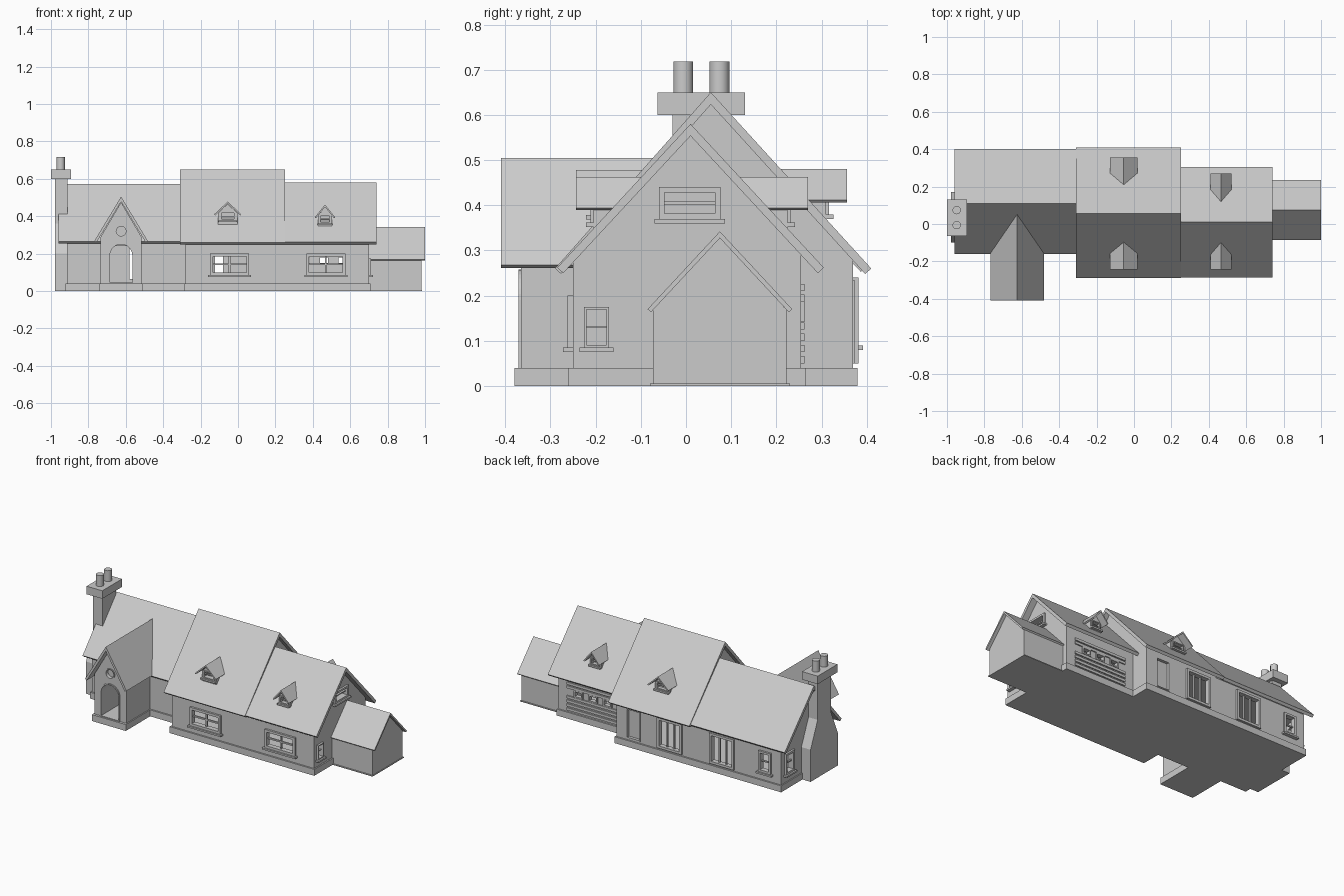
import bpy, bmesh, math

old = bpy.data.objects.get("Cube")
if old:
    bpy.data.objects.remove(old, do_unlink=True)

grey = bpy.data.materials.new("plain_grey")
grey.use_nodes = True
grey.diffuse_color = (0.6, 0.6, 0.6, 1)
grey.node_tree.nodes["Principled BSDF"].inputs["Base Color"].default_value = (0.6, 0.6, 0.6, 1)


def finish(name, bm):
    bmesh.ops.recalc_face_normals(bm, faces=bm.faces[:])
    mesh = bpy.data.meshes.new(name)
    bm.to_mesh(mesh)
    bm.free()
    mesh.materials.append(grey)
    obj = bpy.data.objects.new(name, mesh)
    bpy.context.collection.objects.link(obj)
    return obj


def prism(name, profile, axis, a, b):
    """Extrude a (horizontal, z) outline along the x or y axis."""
    bm = bmesh.new()
    place = (lambda p, d: (d, p[0], p[1])) if axis == "x" else (lambda p, d: (p[0], d, p[1]))
    ends = [[bm.verts.new(place(p, d)) for p in profile] for d in (a, b)]
    for ring in ends:
        bm.faces.new(ring)
    n = len(profile)
    for i in range(n):
        j = (i + 1) % n
        bm.faces.new((ends[0][i], ends[0][j], ends[1][j], ends[1][i]))
    return finish(name, bm)


def boxes(name, spans):
    """One object made of boxes given as two opposite corners."""
    bm = bmesh.new()
    for p, q in spans:
        verts = bmesh.ops.create_cube(bm, size=1)["verts"]
        for v in verts:
            v.co = [(p[k] + q[k]) / 2 + v.co[k] * abs(q[k] - p[k]) for k in range(3)]
    return finish(name, bm)


def cylinder(name, x, y, z0, z1, r):
    bm = bmesh.new()
    bmesh.ops.create_cone(bm, cap_ends=True, segments=24, radius1=r, radius2=r, depth=z1 - z0)
    bmesh.ops.translate(bm, verts=bm.verts[:], vec=(x, y, (z0 + z1) / 2))
    obj = finish(name, bm)
    bpy.ops.object.select_all(action="DESELECT")
    obj.select_set(True)
    bpy.context.view_layer.objects.active = obj
    bpy.ops.object.shade_smooth_by_angle()
    return obj


def cut(targets, cutter):
    """Subtract the cutter from each target, then discard it."""
    cutter.hide_render = True
    for obj in targets:
        mod = obj.modifiers.new("opening", "BOOLEAN")
        mod.operation, mod.solver, mod.object = "DIFFERENCE", "EXACT", cutter
        bpy.context.view_layer.objects.active = obj
        bpy.ops.object.modifier_apply(modifier=mod.name)
    bpy.data.objects.remove(cutter, do_unlink=True)


def gable_body(name, axis, a, b, lo, hi, ridge, top, slope):
    tops = [top - slope * abs(w - ridge) for w in (lo, hi)]
    return prism(name, [(lo, 0), (hi, 0), (hi, tops[1]), (ridge, top), (lo, tops[0])], axis, a, b)


def roof(name, axis, a, b, lo, hi, ridge, top, eave, t=0.018):
    """Chevron slab with square-cut eaves."""
    inner, drop = [], 0
    for e in (lo, hi):
        run, rise = ridge - e, top - eave
        length = math.hypot(run, rise)
        inner.append((e + math.copysign(t * rise / length, run), eave - t * abs(run) / length))
        drop += t * length / abs(run) / 2
    outline = [(lo, eave), (ridge, top), (hi, eave), inner[1], (ridge, top - drop), inner[0]]
    return prism(name, outline, axis, a, b)


def window(name, axis, wall, side, u0, u1, z0, z1, targets, cols=2, rows=2,
           trim=0.015, sill=True, depth=0.06, out=0.012):
    """Opening in a wall with trim, glazing bars and a sill."""
    def span(ua, ub, da, db, za, zb):
        if axis == "y":
            return (ua, wall + side * da, za), (ub, wall + side * db, zb)
        return (wall + side * da, ua, za), (wall + side * db, ub, zb)
    i0, i1, j0, j1 = u0 + trim, u1 - trim, z0 + trim, z1 - trim
    cut(targets, boxes("cutter", [span(i0, i1, 0.02, -depth, j0, j1)]))
    parts = [span(u0, i0, -0.01, out, z0, z1), span(i1, u1, -0.01, out, z0, z1),
             span(i0, i1, -0.01, out, z0, j0), span(i0, i1, -0.01, out, j1, z1)]
    bar = trim * 0.3
    for k in range(1, cols):
        u = i0 + (i1 - i0) * k / cols
        parts.append(span(u - bar, u + bar, -0.012, -0.002, j0, j1))
    for k in range(1, rows):
        z = j0 + (j1 - j0) * k / rows
        parts.append(span(i0, i1, -0.012, -0.002, z - bar, z + bar))
    if sill:
        parts.append(span(u0 - 0.01, u1 + 0.01, -0.01, out + 0.01, z0 - 0.01, z0))
    boxes(name, parts)


# Wall bodies
left = gable_body("left_wing_walls", "x", -0.915, -0.28, -0.13, 0.37, 0.11, 0.553, 1.12)
middle = gable_body("middle_walls", "x", -0.28, 0.22, -0.25, 0.37, 0.055, 0.633, 1.12)
right = gable_body("right_wing_walls", "x", 0.22, 0.70, -0.25, 0.255, 0.01, 0.563, 1.1)
annex = gable_body("annex_walls", "x", 0.70, 0.98, -0.073, 0.223, 0.075, 0.328, 1.08)
porch = gable_body("porch_walls", "y", -0.365, -0.10, -0.735, -0.515, -0.625, 0.475, 1.7)

# Rooms inside
cut([left, middle], boxes("cutter", [((-0.89, -0.11, 0.03), (0.20, 0.35, 0.24))]))
cut([middle, right], boxes("cutter", [((-0.26, -0.23, 0.03), (0.68, 0.235, 0.235))]))

# Plinths along the foot of the walls
boxes("plinths", [((-0.922, -0.14, 0), (0.228, 0.38, 0.04)),
                  ((-0.29, -0.26, 0), (0.708, 0.265, 0.04)),
                  ((-0.742, -0.38, 0), (-0.508, -0.10, 0.04)),
                  ((0.70, -0.08, 0), (0.984, 0.23, 0.005))])

# Main roofs
roof("left_wing_roof", "x", -0.96, -0.30, -0.16, 0.40, 0.11, 0.572, 0.265)
roof("middle_roof", "x", -0.31, 0.25, -0.29, 0.41, 0.055, 0.65, 0.26)
roof("right_wing_roof", "x", 0.21, 0.74, -0.285, 0.305, 0.01, 0.58, 0.262)
roof("annex_roof", "x", 0.70, 1.0, -0.085, 0.235, 0.075, 0.342, 0.17, 0.01)
roof("porch_roof", "y", -0.41, 0.06, -0.768, -0.482, -0.625, 0.505, 0.268, 0.014)


# Arched doorway and round window in the porch
def arch(half, bottom, spring, cx=-0.625):
    curve = [(cx + half * math.cos(math.pi * k / 16), spring + half * math.sin(math.pi * k / 16))
             for k in range(17)]
    return [(cx - half, bottom), (cx + half, bottom)] + curve


def disc(r, cx=-0.625, cz=0.32):
    return [(cx + r * math.cos(math.tau * k / 24), cz + r * math.sin(math.tau * k / 24))
            for k in range(24)]


surround = prism("door_surround", arch(0.068, 0.04, 0.19), "y", -0.371, -0.36)
cut([surround, porch, left], prism("cutter", arch(0.06, 0.045, 0.19), "y", -0.42, -0.08))
ring = prism("round_window_trim", disc(0.032), "y", -0.371, -0.36)
cut([ring, porch], prism("cutter", disc(0.026), "y", -0.42, -0.35))

# Front windows
for name, u in (("front_window_middle", -0.045), ("front_window_right", 0.47)):
    window(name, "y", -0.25, -1, u - 0.105, u + 0.105, 0.085, 0.2, [middle if u < 0 else right])

# Back doors and windows
for name, u in (("garden_doors_middle", -0.15), ("garden_doors_left", -0.51)):
    window(name, "y", 0.37, 1, u - 0.085, u + 0.085, 0.05, 0.24,
           [middle if u > -0.3 else left], cols=3, rows=1, sill=False)
window("back_door", "y", 0.37, 1, 0.055, 0.15, 0.05, 0.235, [middle], 1, 1, 0.006, False, 0.015, 0.003)
window("back_small_window", "y", 0.37, 1, -0.85, -0.765, 0.09, 0.22, [left], 1, 2, 0.013)

# End windows
window("left_end_window", "x", -0.915, -1, 0.25, 0.335, 0.09, 0.22, [left], 1, 2, 0.013)
window("right_end_window", "x", 0.70, 1, -0.226, -0.17, 0.085, 0.175, [right], 1, 2, 0.006)
window("gable_window", "x", 0.70, 1, -0.06, 0.076, 0.37, 0.44, [right], 1, 2, 0.012)

# Wide slatted door with three small panes
slats = [((0.28, 0.25, z), (0.64, 0.262, z + 0.016)) for z in (0.05, 0.075, 0.1, 0.125, 0.187, 0.21)]
boxes("wide_door_slats", slats)
for k, u in enumerate((0.36, 0.46, 0.56)):
    window("wide_door_pane_%d" % (k + 1), "y", 0.255, 1, u - 0.03, u + 0.03, 0.143, 0.187,
           [right], 1, 1, 0.008, False, 0.06, 0.008)


# Dormers on both slopes
def dormer(name, x, half, side, face, lip, back, peak):
    slope = 0.07 / half
    body = gable_body(name + "_walls", "y", face, back, x - half * 0.7, x + half * 0.7,
                      x, peak - 0.012, slope)
    for v in body.data.vertices:
        if v.co.z < 0.1:
            v.co.z = peak - 0.14
    roof(name + "_roof", "y", lip, back, x - half, x + half, x, peak, peak - 0.068, 0.008)
    window(name + "_window", "y", face, side, x - half * 0.55, x + half * 0.55, peak - 0.1,
           peak - 0.055, [body], 1, 2, 0.007, True, 0.03, 0.006)


dormer("front_dormer_middle", -0.055, 0.073, -1, -0.205, -0.243, -0.07, 0.478)
dormer("front_dormer_right", 0.465, 0.055, -1, -0.205, -0.243, -0.08, 0.462)
dormer("back_dormer_middle", -0.055, 0.073, 1, 0.31, 0.356, 0.18, 0.48)
dormer("back_dormer_right", 0.465, 0.055, 1, 0.225, 0.27, 0.10, 0.462)

# Chimney with sloped shoulders, cap and pots
half_stack = [(0.135, 0), (0.135, 0.2), (0.065, 0.36), (0.065, 0.61)]
stack = [(0.035 + w, z) for w, z in half_stack] + [(0.035 - w, z) for w, z in reversed(half_stack)]
prism("chimney_stack", stack, "x", -0.978, -0.912)
boxes("chimney_cap", [((-1.0, -0.063, 0.6), (-0.892, 0.131, 0.65))])
for name, y in (("front_chimney_pot", -0.006), ("back_chimney_pot", 0.074)):
    cylinder(name, -0.948, y, 0.64, 0.718, 0.022)
